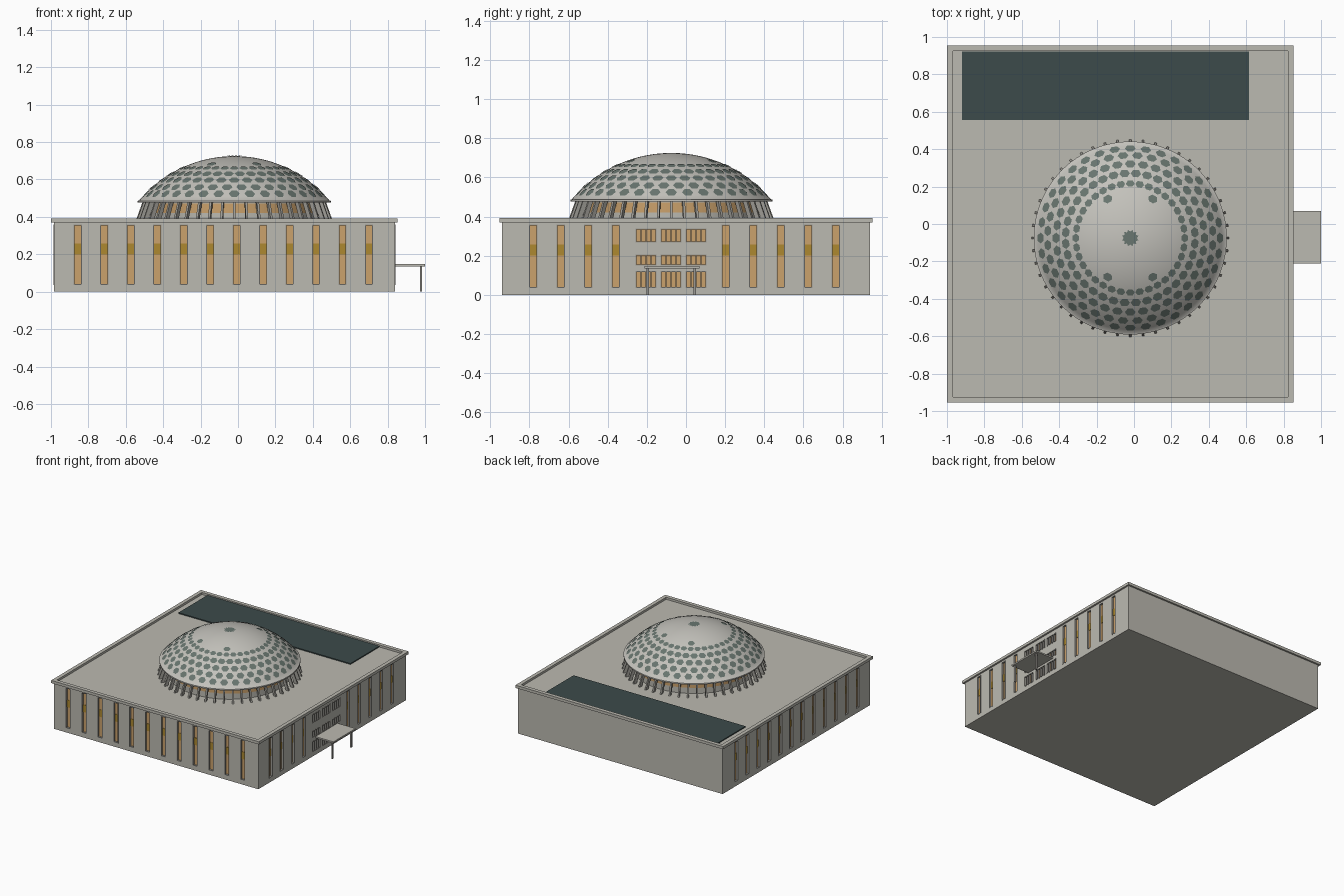
import bpy, bmesh, math
from mathutils import Vector, Matrix

if "Cube" in bpy.data.objects:
    bpy.data.objects.remove(bpy.data.objects["Cube"])


def material(name, r, g, b):
    m = bpy.data.materials.new(name)
    m.use_nodes = True
    m.diffuse_color = (r, g, b, 1)
    m.node_tree.nodes["Principled BSDF"].inputs["Base Color"].default_value = (r, g, b, 1)
    return m


STONE = material("pale stone", 0.50, 0.49, 0.44)
SHELL = material("dome concrete", 0.55, 0.54, 0.50)
FRAME = material("grey frame", 0.34, 0.33, 0.30)
GLASS = material("amber glass", 0.60, 0.36, 0.15)
GOLD = material("gold spandrel", 0.42, 0.25, 0.03)
SOLAR = material("dark teal panel", 0.045, 0.07, 0.07)
HEX = material("green grey skylight", 0.14, 0.18, 0.16)

# Wall extents and dome centre
X0, X1, Y = -0.985, 0.84, 0.94
ROOF = 0.375
CENTRE = Vector((-0.02, -0.075, 0))


def finish(name, bm, *mats, smooth=False):
    bmesh.ops.recalc_face_normals(bm, faces=bm.faces)
    me = bpy.data.meshes.new(name)
    bm.to_mesh(me)
    bm.free()
    ob = bpy.data.objects.new(name, me)
    bpy.context.collection.objects.link(ob)
    for m in mats:
        me.materials.append(m)
    bpy.ops.object.select_all(action='DESELECT')
    bpy.context.view_layer.objects.active = ob
    ob.select_set(True)
    if smooth:
        bpy.ops.object.shade_smooth_by_angle(angle=math.radians(35))
    return ob


def add_box(bm, lo, hi):
    lo, hi = Vector(lo), Vector(hi)
    mat = Matrix.Translation((lo + hi) / 2) @ Matrix.Diagonal((*(hi - lo), 1))
    bmesh.ops.create_cube(bm, size=1, matrix=mat)


def wall_box(bm, side, u, width, z0, z1, d0, d1):
    """Box on a wall; u runs along the wall, d is distance outwards."""
    a, b = u - width / 2, u + width / 2
    if side == "front":
        add_box(bm, (a, -Y - d1, z0), (b, -Y - d0, z1))
    elif side == "right":
        add_box(bm, (X1 + d0, a, z0), (X1 + d1, b, z1))
    else:
        add_box(bm, (X0 - d1, a, z0), (X0 - d0, b, z1))


def lathe(name, profile, steps, *mats, rule=None, smooth=True):
    bm = bmesh.new()
    verts = [bm.verts.new(CENTRE + Vector((r, 0, z))) for r, z in profile]
    edges = [bm.edges.new(p) for p in zip(verts, verts[1:])]
    bmesh.ops.spin(bm, geom=verts + edges, cent=CENTRE, axis=(0, 0, 1),
                   angle=math.tau, steps=steps)
    bmesh.ops.remove_doubles(bm, verts=bm.verts, dist=0.0001)
    if rule:
        for f in bm.faces:
            f.material_index = rule(f.calc_center_median() - CENTRE)
    return finish(name, bm, *mats, smooth=smooth)


# Window layout: (side, centre, width, bottom, top, panes)
tall = [("front", -0.857 + 0.1416 * i, 0.044, 0.035, 0.36, 1) for i in range(12)]
tall += [("left", -0.78 + 0.1405 * i, 0.044, 0.035, 0.36, 1) for i in range(12)]
tall += [("right", -0.78 + 0.1405 * i, 0.044, 0.035, 0.36, 1)
         for i in range(12) if not 4 <= i <= 6]
entry = [("right", u, 0.107, z0, z1, 4) for u in (-0.204, -0.077, 0.05)
         for z0, z1 in ((0.035, 0.122), (0.15, 0.205), (0.267, 0.34))]

# Main block with recessed window openings
bm = bmesh.new()
for side, u, w, z0, z1, n in tall + entry:
    wall_box(bm, side, u, w, z0, z1, -0.022, 0.02)
cutter = finish("window_cutter", bm)
cutter.hide_render = True
bm = bmesh.new()
add_box(bm, (X0, -Y, 0), (X1, Y, ROOF))
block = finish("main_block", bm, STONE)
mod = block.modifiers.new("openings", 'BOOLEAN')
mod.operation, mod.solver, mod.object = 'DIFFERENCE', 'EXACT', cutter
bpy.ops.object.modifier_apply(modifier=mod.name)
bpy.data.objects.remove(cutter)

# Glazing, spandrels and frames
glass, gold, frames = bmesh.new(), bmesh.new(), bmesh.new()
for side, u, w, z0, z1, n in tall + entry:
    wall_box(glass, side, u, w, z0, z1, -0.022, -0.014)
    for k in range(n + 1):
        pos = u + (w - 0.005) * (k / n - 0.5)
        wall_box(frames, side, pos, 0.005, z0, z1, -0.015, 0.001)
    for z in (z0, z1 - 0.005):
        wall_box(frames, side, u, w, z, z + 0.005, -0.015, 0.001)
for side, u, w, z0, z1, n in tall:
    wall_box(gold, side, u, w, 0.20, 0.258, -0.018, -0.011)
finish("window_glass", glass, GLASS)
finish("window_spandrels", gold, GOLD)
finish("window_frames", frames, FRAME)

# Parapet around the roof
bm = bmesh.new()
T, PB, PT, E = 0.03, 0.37, 0.392, 0.014
for s in (-1, 1):
    ya, yb = sorted((s * (Y + E), s * (Y + E - T)))
    add_box(bm, (X0 - E, ya, PB), (X1 + E, yb, PT))
for x in (X0 - E, X1 + E - T):
    add_box(bm, (x, -Y - E + T, PB), (x + T, Y + E - T, PT))
finish("parapet", bm, STONE)

# Roof panel field
bm = bmesh.new()
add_box(bm, (-0.92, 0.555, ROOF), (0.615, 0.923, ROOF + 0.008))
finish("roof_panels", bm, SOLAR)

# Entrance canopy and posts
bm = bmesh.new()
add_box(bm, (X1, -0.212, 0.135), (1.0, 0.07, 0.147))
finish("entrance_canopy", bm, STONE)
bm = bmesh.new()
for y in (-0.195, 0.045):
    add_box(bm, (0.973, y - 0.006, 0), (0.985, y + 0.006, 0.136))
finish("canopy_posts", bm, FRAME)

# Glazed drum below the dome
RIBS = 48


def drum_rule(c):
    phase = (math.atan2(c.y, c.x) * RIBS / math.tau + 0.5) % 1
    return 1 if 0.42 < c.z < 0.472 and abs(phase - 0.5) > 0.12 else 0


lathe("drum", [(0.45, ROOF), (0.45, 0.42), (0.45, 0.472), (0.45, 0.48)],
      RIBS * 4, STONE, GLASS, rule=drum_rule, smooth=False)

# Slanted ribs carrying the dome
bm = bmesh.new()
for i in range(RIBS):
    rib = bmesh.ops.create_cube(bm, size=1)["verts"]
    for v in rib:
        r = (0.515 if v.co.z < 0 else 0.478) + v.co.x * 0.026
        v.co = Vector((r, v.co.y * 0.012, ROOF if v.co.z < 0 else 0.478))
    bmesh.ops.transform(bm, verts=rib, matrix=Matrix.Translation(CENTRE)
                        @ Matrix.Rotation(math.tau * i / RIBS, 4, 'Z'))
finish("dome_ribs", bm, FRAME)

# Dome shell: spherical cap with a thin rim
R, ZC = 0.664, 0.061
LIMIT = math.asin(0.508 / R)
cap = [(R * math.sin(LIMIT * k / 20), ZC + R * math.cos(LIMIT * k / 20)) for k in range(21)]
lathe("dome_shell", cap + [(0.516, 0.486), (0.516, 0.476), (0.44, 0.476)], 96, SHELL, smooth=True)


def on_dome(polar, turn, lift=0.003):
    d = Vector((math.sin(polar) * math.cos(turn), math.sin(polar) * math.sin(turn), math.cos(polar)))
    return CENTRE + Vector((0, 0, ZC)) + d * (R + lift)


def skylight(bm, radius, turn, size):
    polar = math.asin(radius / R)
    rim = []
    for k in range(6):
        a = math.tau * k / 6
        rim.append(bm.verts.new(on_dome(polar + size * 0.9 * math.sin(a) / R,
                                        turn + size * math.cos(a) / radius)))
    bm.faces.new(rim)


# Staggered rows of hexagonal skylights
bm = bmesh.new()
for row, radius in enumerate((0.29, 0.345, 0.395, 0.441, 0.478)):
    for i in range(36):
        skylight(bm, radius, math.tau * (i + row % 2 / 2) / 36, min(0.029, radius * 0.082))
for deg in (60, 120, 240, 300):
    skylight(bm, 0.24, math.radians(deg), 0.027)

# Star skylight at the crown
star = [bm.verts.new(on_dome((0.046 if k % 2 else 0.034) / R, math.tau * k / 24)) for k in range(24)]
bm.faces.new(star)
finish("dome_skylights", bm, HEX)
